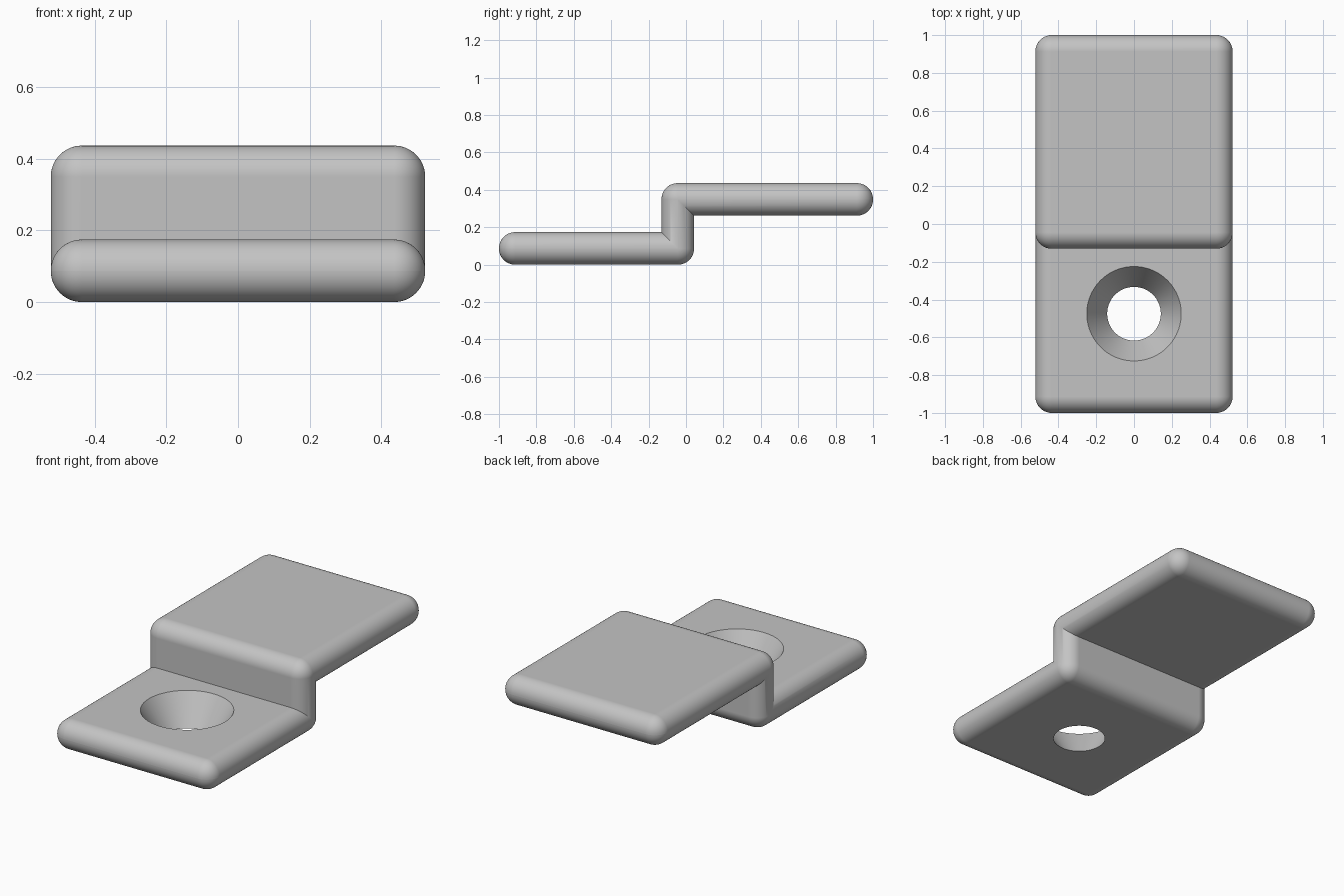
import bpy, bmesh, math
from mathutils import Vector

if "Cube" in bpy.data.objects:
    bpy.data.objects.remove(bpy.data.objects["Cube"])

T = 0.174                 # plate thickness
HALF_W = 0.522            # half width
TOP = 0.436               # overall height
FRONT, BACK = -1.0, 1.0
STEP_F, STEP_B = -0.131, 0.043   # front and back of the riser
ROUND = T / 2 - 0.0005    # nearly full round edges

grey = bpy.data.materials.new("plain grey")
grey.use_nodes = True
colour = (0.55, 0.55, 0.55, 1)
grey.diffuse_color = colour
grey.node_tree.nodes["Principled BSDF"].inputs["Base Color"].default_value = colour


def rounded_slab(y0, y1, z0, z1, mitres):
    """Fully rounded slab, trimmed by (point, outward normal) mitre planes."""
    bm = bmesh.new()
    bmesh.ops.create_cube(bm, size=1)
    for v in bm.verts:
        v.co = Vector((v.co.x * 2 * HALF_W,
                       (y0 + y1) / 2 + v.co.y * (y1 - y0),
                       (z0 + z1) / 2 + v.co.z * (z1 - z0)))
    bmesh.ops.bevel(bm, geom=bm.edges[:], offset=ROUND, offset_type='OFFSET',
                    segments=16, profile=0.5, affect='EDGES')
    for point, normal in mitres:
        bmesh.ops.bisect_plane(bm, geom=bm.verts[:] + bm.edges[:] + bm.faces[:],
                               dist=1e-5, plane_co=point, plane_no=normal,
                               clear_outer=True)
    mesh = bpy.data.meshes.new("slab")
    bm.to_mesh(mesh)
    bm.free()
    return mesh


# Mitre planes where the riser meets the lower and upper plates
mid_y = (STEP_F + STEP_B) / 2
low = Vector((0, mid_y, T / 2))
high = Vector((0, mid_y, TOP - T / 2))
n = Vector((0, 1, 1)).normalized()
slabs = [
    rounded_slab(FRONT, STEP_B, 0, T, [(low, n)]),
    rounded_slab(STEP_F, STEP_B, 0, TOP, [(low, -n), (high, n)]),
    rounded_slab(STEP_F, BACK, TOP - T, TOP, [(high, -n)]),
]

# Weld the three slabs into one stepped bracket
bm = bmesh.new()
for mesh in slabs:
    bm.from_mesh(mesh)
    bpy.data.meshes.remove(mesh)
bmesh.ops.remove_doubles(bm, verts=bm.verts[:], dist=2e-4)
bmesh.ops.recalc_face_normals(bm, faces=bm.faces[:])
body = bpy.data.meshes.new("stepped_bracket")
bm.to_mesh(body)
bm.free()
body.materials.append(grey)
bracket = bpy.data.objects.new("stepped_bracket", body)
bpy.context.collection.objects.link(bracket)

# Countersunk screw hole through the lower plate
R_LOW, R_HIGH, EXTRA = 0.142, 0.25, 0.02
flare = (R_HIGH - R_LOW) / T * EXTRA
bpy.ops.mesh.primitive_cone_add(vertices=96, radius1=R_LOW - flare,
                                radius2=R_HIGH + flare, depth=T + 2 * EXTRA,
                                location=(0, -0.475, T / 2))
cutter = bpy.context.object
cutter.name = "hole_cutter"
cutter.hide_render = True
cutter.data.materials.append(grey)

bpy.ops.object.select_all(action='DESELECT')
bracket.select_set(True)
bpy.context.view_layer.objects.active = bracket
cut = bracket.modifiers.new("screw_hole", 'BOOLEAN')
cut.operation = 'DIFFERENCE'
cut.solver = 'EXACT'
cut.object = cutter
bpy.ops.object.modifier_apply(modifier=cut.name)
bpy.data.objects.remove(cutter)

# Smooth rounds, crisp creases and flat faces
bpy.ops.object.shade_smooth_by_angle(angle=math.radians(30))
weighted = bracket.modifiers.new("flat_faces", 'WEIGHTED_NORMAL')
weighted.keep_sharp = True
